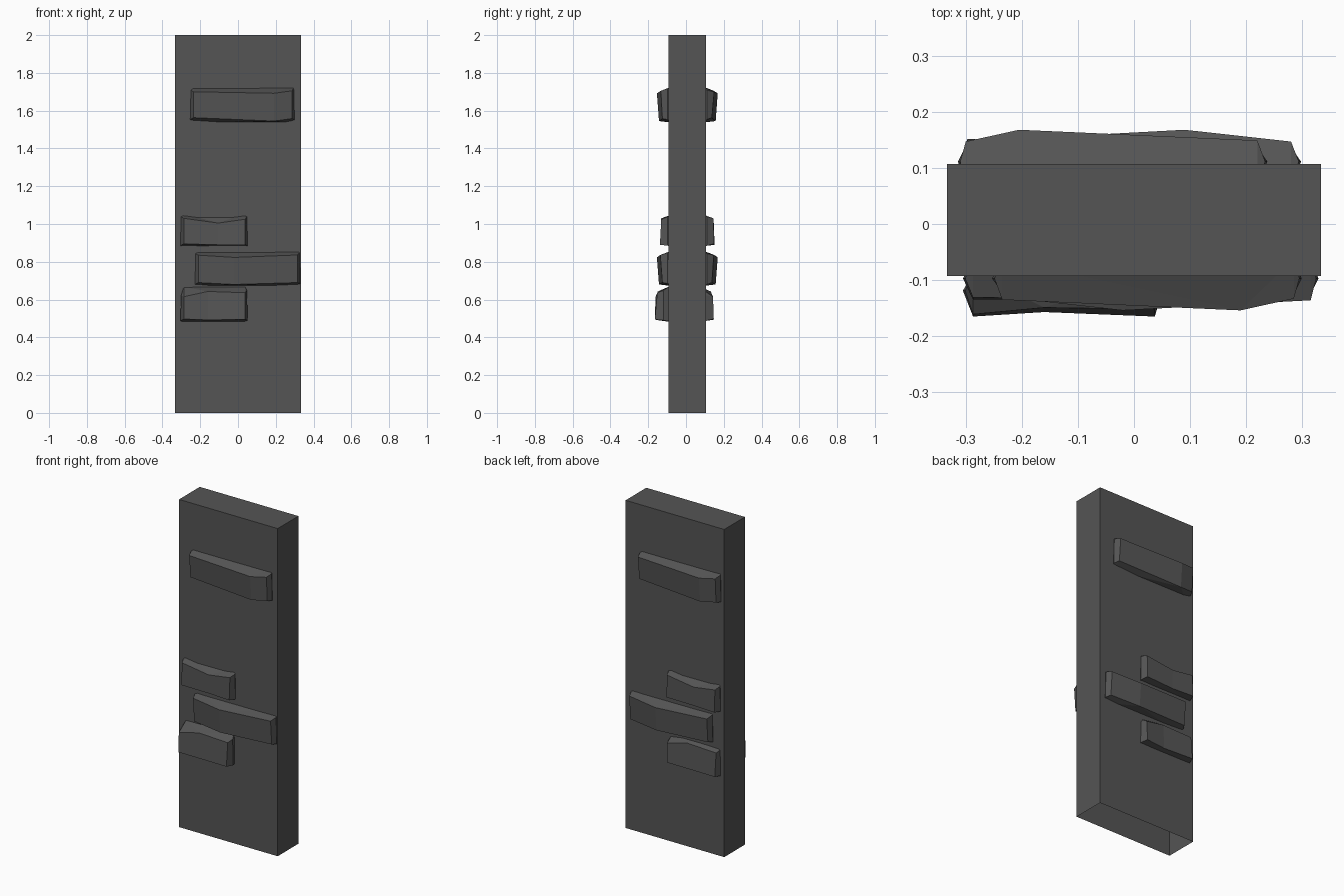
import bpy, bmesh
from mathutils import Vector

if "Cube" in bpy.data.objects:
    bpy.data.objects.remove(bpy.data.objects["Cube"])

stone = bpy.data.materials.new("dark stone grey")
stone.diffuse_color = (0.09, 0.09, 0.09, 1)
stone.use_nodes = True
stone.node_tree.nodes["Principled BSDF"].inputs["Base Color"].default_value = stone.diffuse_color

FRONT, BACK = -0.093, 0.107


def finish(name, bm):
    bmesh.ops.recalc_face_normals(bm, faces=bm.faces[:])
    me = bpy.data.meshes.new(name)
    bm.to_mesh(me)
    bm.free()
    me.materials.append(stone)
    ob = bpy.data.objects.new(name, me)
    bpy.context.collection.objects.link(ob)
    return ob


# Wall slab, open underneath
bm = bmesh.new()
bmesh.ops.create_cube(bm, size=1)
for v in bm.verts:
    v.co = Vector((v.co.x * 0.666, v.co.y * (BACK - FRONT) + (FRONT + BACK) / 2, v.co.z * 2 + 1))
bmesh.ops.delete(bm, geom=[f for f in bm.faces if f.calc_center_median().z < 0.01], context='FACES_ONLY')
finish("wall_slab", bm)


def brick(name, cols, shift=None, push=0.0):
    """cols: (x, z bottom, z top, depth bottom, depth top) of the worn face, left to right.
    The root is a little wider and taller. shift turns the brick to the back wall."""
    bm = bmesh.new()

    def vert(x, depth, z):
        depth += push
        if shift is None:
            return bm.verts.new((x, FRONT - depth, z))
        return bm.verts.new((shift - x, BACK + depth, z))

    l, r = cols[0], cols[-1]
    lo, hi = min(c[1] for c in cols), max(c[2] for c in cols)
    bot = [vert(c[0], c[3], c[1]) for c in cols]
    top = [vert(c[0], c[4], c[2]) for c in cols]
    # Side edges, close to the wall, then the flat top and bottom roots
    sl = [vert(l[0] - 0.018, 0.004, l[1] - 0.01), vert(l[0] - 0.014, 0.004, l[2] + 0.008)]
    sr = [vert(r[0] + 0.014, 0.004, r[1] - 0.005), vert(r[0] + 0.010, 0.004, r[2] + 0.012)]
    tl, tr = vert(l[0], -0.03, hi + 0.025), vert(r[0], -0.03, hi + 0.028)
    bl, br = vert(l[0], -0.03, lo - 0.010), vert(r[0], -0.03, lo - 0.008)
    for i in range(len(cols) - 1):
        bm.faces.new((bot[i], bot[i + 1], top[i + 1], top[i]))
    bm.faces.new((bot[0], top[0], sl[1], sl[0]))
    bm.faces.new((bot[-1], top[-1], sr[1], sr[0]))
    m = len(cols) // 2
    for row, a, b, s, t in ((top, tl, tr, sl[1], sr[1]), (bot, bl, br, sl[0], sr[0])):
        for i in range(len(cols) - 1):
            if i < m:
                bm.faces.new((row[i], row[i + 1], a))
            else:
                bm.faces.new((row[i], row[i + 1], b))
        bm.faces.new((row[m], a, b))
        bm.faces.new((row[0], s, a))
        bm.faces.new((row[-1], t, b))
    # Inner end closing faces
    bm.faces.new((sl[0], sl[1], tl, bl))
    bm.faces.new((sr[0], sr[1], tr, br))
    bm.faces.new((tl, tr, br, bl))
    finish(name, bm)


# Worn brick faces
upper_long = [(-0.235, 1.563, 1.70, 0.030, 0.042), (0.19, 1.545, 1.692, 0.050, 0.061),
              (0.285, 1.558, 1.705, 0.032, 0.040)]
upper_short = [(-0.287, 0.895, 1.03, 0.042, 0.038), (-0.105, 0.890, 1.005, 0.036, 0.040),
               (0.037, 0.890, 1.025, 0.045, 0.038)]
lower_long = [(-0.21, 0.69, 0.835, 0.030, 0.040), (-0.02, 0.68, 0.823, 0.050, 0.061),
              (0.315, 0.69, 0.836, 0.032, 0.043)]
lower_short = [(-0.287, 0.497, 0.615, 0.050, 0.046), (-0.16, 0.492, 0.643, 0.042, 0.034),
               (0.037, 0.495, 0.636, 0.050, 0.037)]

for name, cols, shift, push in (
        ("upper_long_brick", upper_long, -0.015, 0),
        ("upper_short_brick", upper_short, -0.26, 0),
        ("lower_long_brick", lower_long, 0.07, 0),
        ("lower_short_brick", lower_short, -0.26, 0.022)):
    brick(name + "_front", cols, None, push)
    brick(name + "_back", cols, shift, -0.01 if push else 0)
